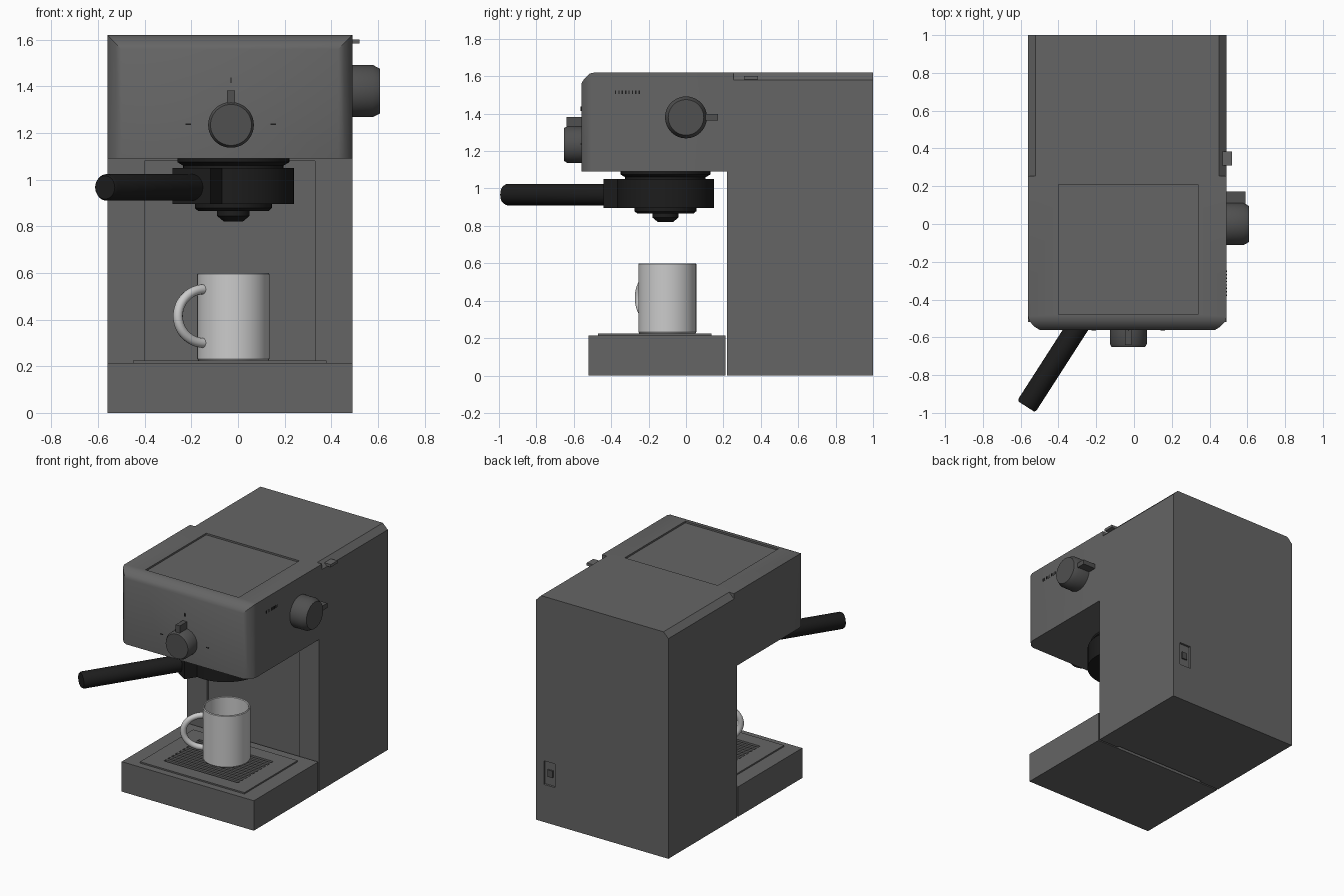
import bpy, bmesh, math
from mathutils import Matrix, Vector

if "Cube" in bpy.data.objects:
    bpy.data.objects.remove(bpy.data.objects["Cube"])


def mat(name, v):
    m = bpy.data.materials.new(name)
    m.diffuse_color = (v, v, v, 1)
    m.use_nodes = True
    m.node_tree.nodes["Principled BSDF"].inputs["Base Color"].default_value = m.diffuse_color
    return m


BODY, KNOB, BLACK = mat("body_grey", 0.13), mat("knob_grey", 0.08), mat("black", 0.012)
CX, GX, GY = -0.035, -0.02, -0.11          # body centre, group head centre


def finish(name, bm, m=None, smooth=False):
    bmesh.ops.recalc_face_normals(bm, faces=bm.faces)
    me = bpy.data.meshes.new(name)
    bm.to_mesh(me)
    bm.free()
    o = bpy.data.objects.new(name, me)
    bpy.context.collection.objects.link(o)
    if m:
        me.materials.append(m)
    if smooth:
        smooth_by_angle(o)
    return o


def activate(o):
    bpy.ops.object.select_all(action='DESELECT')
    o.select_set(True)
    bpy.context.view_layer.objects.active = o


def smooth_by_angle(o):
    activate(o)
    bpy.ops.object.shade_smooth_by_angle(angle=math.radians(35))


def boxes(name, spans, m=None, matrix=Matrix()):
    """One mesh of boxes, each given as x0, x1, y0, y1, z0, z1."""
    bm = bmesh.new()
    for x0, x1, y0, y1, z0, z1 in spans:
        t = Matrix.Translation(((x0 + x1) / 2, (y0 + y1) / 2, (z0 + z1) / 2))
        s = Matrix.Diagonal((x1 - x0, y1 - y0, z1 - z0, 1))
        bmesh.ops.create_cube(bm, size=1, matrix=matrix @ t @ s)
    return finish(name, bm, m)


def lathe(name, prof, matrix, m=None, n=48):
    """Revolve (radius, height) points about local z."""
    bm = bmesh.new()
    rings = []
    for r, z in prof:
        if r == 0:
            rings.append([bm.verts.new((0, 0, z))] * n)
        else:
            rings.append([bm.verts.new((r * math.cos(2 * math.pi * i / n),
                                        r * math.sin(2 * math.pi * i / n), z)) for i in range(n)])
    for a, b in zip(rings, rings[1:]):
        for i in range(n):
            j = (i + 1) % n
            bm.faces.new(list(dict.fromkeys((a[i], a[j], b[j], b[i]))))
    bm.transform(matrix)
    return finish(name, bm, m, True)


def cut(o, cutter, keep=False):
    cutter.hide_render = True
    mod = o.modifiers.new("cut", 'BOOLEAN')
    mod.operation, mod.solver, mod.object = 'DIFFERENCE', 'EXACT', cutter
    activate(o)
    bpy.ops.object.modifier_apply(modifier=mod.name)
    if not keep:
        bpy.data.objects.remove(cutter)


# Housing: L-shaped side profile swept across x, front face stepped out to a rounded edge
bm = bmesh.new()
prof = [(0.22, 0), (1, 0), (1, 1.62), (-0.49, 1.62), (-0.49, 1.09), (0.22, 1.09)]
side = bm.faces.new([bm.verts.new((-0.56, y, z)) for y, z in prof])
g = bmesh.ops.extrude_face_region(bm, geom=[side], use_keep_orig=True)["geom"]
bmesh.ops.translate(bm, vec=(1.05, 0, 0), verts=[v for v in g if isinstance(v, bmesh.types.BMVert)])
front = next(f for f in bm.faces if all(abs(v.co.y + 0.49) < 1e-4 for v in f.verts))
for y, inset in [(-0.515, 0.006), (-0.545, 0.035), (-0.56, 0.06)]:
    g = bmesh.ops.extrude_face_region(bm, geom=[front])["geom"]
    bmesh.ops.delete(bm, geom=[front], context='FACES_ONLY')
    front = next(f for f in g if isinstance(f, bmesh.types.BMFace))
    for v in front.verts:
        v.co.x = CX + math.copysign(0.525 - inset, v.co.x - CX)
        v.co.y = y
        if v.co.z > 1.3:
            v.co.z = 1.62 - inset
housing = finish("housing", bm, BODY)
# Recesses: top cup area, column front, rear power socket
cut(housing, boxes("recess_cutter", [(-0.40, 0.34, -0.478, 0.21, 1.608, 1.7),
                                     (-0.40, 0.33, 0.1, 0.235, -0.1, 1.08),
                                     (0.34, 0.43, 0.985, 1.1, 0.27, 0.44)]))
# Chamfers along both edges of the rear lid
for s in (-1, 1):
    bm = bmesh.new()
    tri = [(0.485, 1.621), (0.527, 1.579), (0.527, 1.66), (0.485, 1.66)]
    f = bm.faces.new([bm.verts.new((CX + s * x, 0.255, z)) for x, z in tri])
    g = bmesh.ops.extrude_face_region(bm, geom=[f], use_keep_orig=True)["geom"]
    bmesh.ops.translate(bm, vec=(0, 0.8, 0), verts=[v for v in g if isinstance(v, bmesh.types.BMVert)])
    cut(housing, finish("lid_edge_cutter", bm))
smooth_by_angle(housing)
boxes("lid_latch", [(0.46, 0.52, 0.31, 0.385, 1.583, 1.602)], BODY)
boxes("power_socket", [(0.365, 0.405, 0.98, 0.995, 0.33, 0.38)], KNOB)

# Drip tray with raised slotted grille
tray = boxes("drip_tray", [(-0.56, 0.49, -0.52, 0.21, 0, 0.215)], BODY)
grille = boxes("drip_grille", [(-0.45, 0.38, -0.47, 0.135, 0.21, 0.225)], BODY)
slots = boxes("slot_cutter", [(-0.33, 0.26, -0.37 + i * 0.042, -0.347 + i * 0.042, 0.195, 0.3)
                              for i in range(10)])
cut(tray, slots, keep=True)
cut(grille, slots)

# Brew group and filter holder
at_group = Matrix.Translation((GX, GY, 0))
lathe("brew_group", [(0, 1.10), (0.24, 1.10), (0.24, 1.075), (0.215, 1.06), (0.215, 1.03), (0, 1.03)],
      at_group, BLACK)
lathe("filter_holder", [(0, 1.05), (0.26, 1.05), (0.26, 0.895), (0.165, 0.895), (0.165, 0.878),
                        (0.15, 0.865), (0.07, 0.865), (0.07, 0.845), (0.04, 0.82), (0, 0.82)],
      at_group, BLACK)
aim = Vector((-0.54, -0.84, 0)).normalized()
turn = at_group @ Matrix.Rotation(math.atan2(aim.y, aim.x), 4, 'Z')
boxes("handle_socket", [(0.1, 0.33, -0.097, 0.097, 0.895, 1.05)], BLACK, turn)
lathe("filter_handle", [(0, 0.3), (0.057, 0.3), (0.057, 1.005), (0.05, 1.018), (0, 1.018)],
      turn @ Matrix.Translation((0, 0, 0.967)) @ Matrix.Rotation(math.pi / 2, 4, 'Y'), BLACK, 32)

# Front selector knob, pointer and tick marks
lathe("front_knob", [(0, 0), (0.098, 0), (0.098, 0.08), (0.088, 0.097), (0, 0.097)],
      Matrix.Translation((-0.03, -0.555, 1.235)) @ Matrix.Rotation(math.pi / 2, 4, 'X'), KNOB)
boxes("front_knob_pointer", [(-0.047, -0.013, -0.64, -0.55, 1.31, 1.382)], KNOB)
boxes("front_ticks", [(-0.225, -0.202, -0.563, -0.555, 1.235, 1.241),
                      (0.14, 0.163, -0.563, -0.555, 1.235, 1.241),
                      (-0.033, -0.027, -0.563, -0.555, 1.415, 1.438)], BLACK)

# Side steam knob, pointer and tick marks
lathe("steam_knob", [(0, 0), (0.112, 0), (0.112, 0.09), (0.095, 0.122), (0, 0.122)],
      Matrix.Translation((0.488, 0, 1.38)) @ Matrix.Rotation(math.pi / 2, 4, 'Y'), KNOB)
boxes("steam_knob_pointer", [(0.48, 0.59, 0.09, 0.172, 1.363, 1.397)], KNOB)
boxes("side_ticks", [(0.485, 0.492, -0.38 + i * 0.018, -0.373 + i * 0.018, 1.505, 1.525)
                     for i in range(8)], BLACK)

# Mug
lathe("mug", [(0, 0.225), (0.15, 0.225), (0.155, 0.232), (0.155, 0.595), (0.151, 0.6), (0.147, 0.6),
              (0.143, 0.595), (0.143, 0.25), (0, 0.245)], Matrix.Translation((GX, -0.10, 0)))
cu = bpy.data.curves.new("mug_handle", 'CURVE')
cu.dimensions, cu.bevel_depth, cu.bevel_resolution, cu.use_fill_caps = '3D', 0.021, 4, True
sp = cu.splines.new('POLY')
sp.points.add(24)
for i, p in enumerate(sp.points):
    t = math.pi * i / 24
    r = 0.15 + 0.133 * math.sin(t)
    p.co = (GX - 0.84 * r, -0.10 - 0.54 * r, 0.415 + 0.115 * math.cos(t), 1)
handle = bpy.data.objects.new("mug_handle", cu)
bpy.context.collection.objects.link(handle)
activate(handle)
bpy.ops.object.convert(target='MESH')
smooth_by_angle(bpy.context.view_layer.objects.active)
